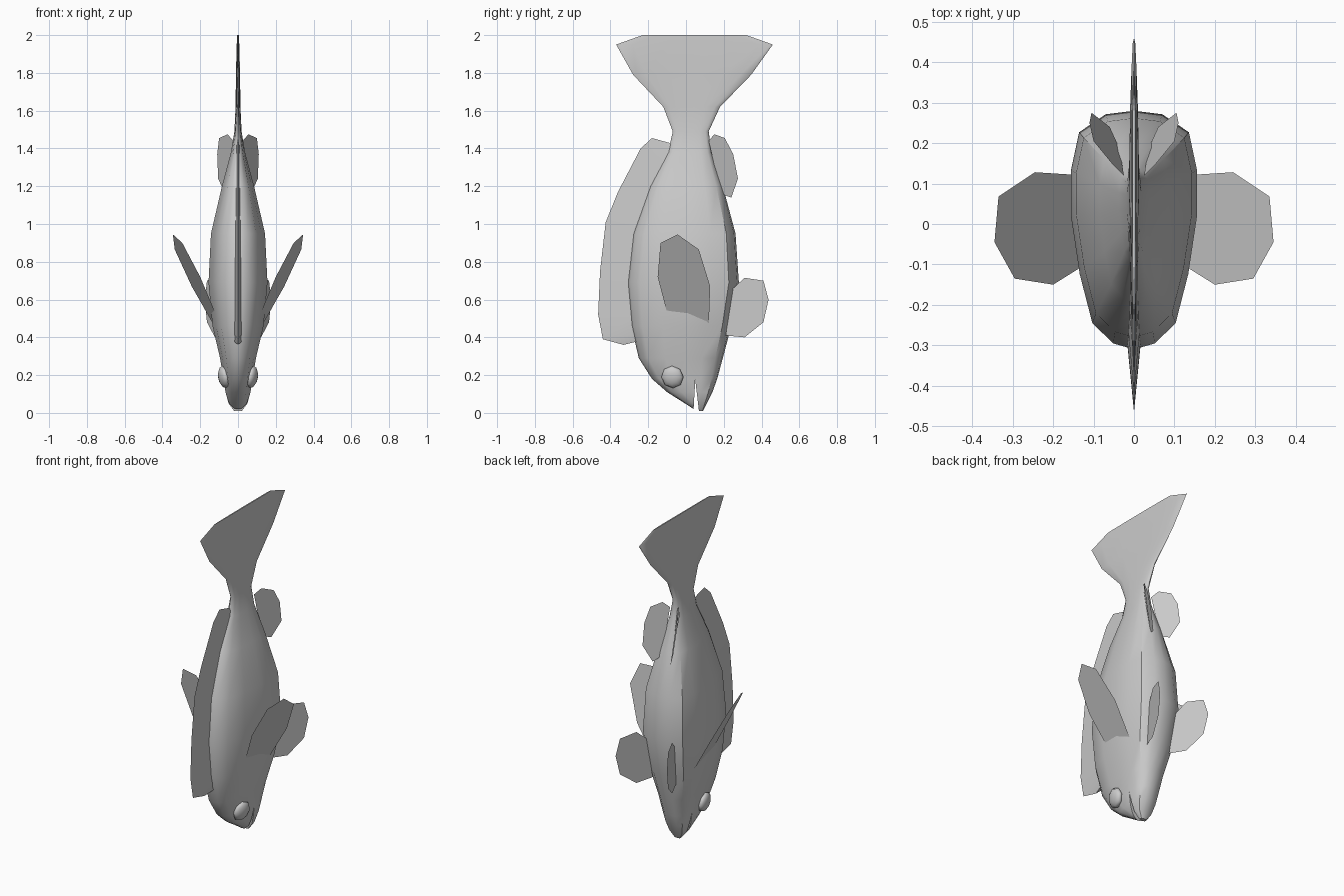
import bpy, bmesh
from mathutils import Vector

if "Cube" in bpy.data.objects:
    bpy.data.objects.remove(bpy.data.objects["Cube"])


def make(name, verts, faces, smooth=True):
    me = bpy.data.meshes.new(name)
    me.from_pydata(verts, [], faces)
    bm = bmesh.new()
    bm.from_mesh(me)
    bmesh.ops.recalc_face_normals(bm, faces=bm.faces)
    bm.to_mesh(me)
    bm.free()
    ob = bpy.data.objects.new(name, me)
    bpy.context.collection.objects.link(ob)
    bpy.ops.object.select_all(action='DESELECT')
    ob.select_set(True)
    bpy.context.view_layer.objects.active = ob
    if smooth:
        bpy.ops.object.shade_smooth_by_angle(angle=0.7)
    return ob


# Body and tail: one cross-section lofted upwards (z, back y, belly y, half width)
HALF = [(0, -1), (.33, -.95), (.66, -.78), (.86, -.37), (1, .12),
        (1, .5), (.87, .82), (.45, .97), (0, 1)]
SECTION = HALF + [(-x, y) for x, y in HALF[-2:0:-1]]
RINGS = [(.01, .055, .09, .02), (.05, -.005, .11, .05), (.11, -.10, .14, .066),
         (.18, -.18, .165, .077), (.29, -.25, .195, .095), (.46, -.29, .24, .135),
         (.69, -.31, .28, .156), (.95, -.28, .262, .143), (1.2, -.19, .195, .085),
         (1.38, -.095, .135, .037), (1.49, -.07, .12, .019), (1.62, -.12, .18, .013),
         (1.79, -.28, .345, .011), (1.95, -.37, .46, .007), (2.0, -.23, .32, .004)]
n = len(SECTION)
verts, faces = [], []
for z, a, b, w in RINGS:
    verts += [(x * w, (a + b) / 2 + y * (b - a) / 2, z) for x, y in SECTION]
for r in range(len(RINGS) - 1):
    for i in range(n):
        j = (i + 1) % n
        faces.append((r * n + i, r * n + j, (r + 1) * n + j, (r + 1) * n + i))
faces += [tuple(range(n)), tuple(range(len(verts) - n, len(verts)))]
body = make("body_and_tail", verts, faces, smooth=False)

# Mouth slit cut between the jaws
wedge = [(.038, -.02), (.072, -.02), (.049, .175)]
cutter = make("mouth_cutter", [(x, y, z) for x in (-.3, .3) for y, z in wedge],
              [(0, 1, 2), (3, 4, 5), (0, 1, 4, 3), (1, 2, 5, 4), (2, 0, 3, 5)], smooth=False)
cutter.hide_render = True
mod = body.modifiers.new("mouth", 'BOOLEAN')
mod.operation, mod.solver, mod.object = 'DIFFERENCE', 'EXACT', cutter
bpy.ops.object.select_all(action='DESELECT')
body.select_set(True)
bpy.context.view_layer.objects.active = body
bpy.ops.object.modifier_apply(modifier="mouth")
bpy.ops.object.shade_smooth_by_angle(angle=0.7)
bpy.data.objects.remove(cutter)

# Dorsal fin: wedge, thick at the back and thin at the outer edge (y, z)
outer = [(-.33, .36), (-.44, .39), (-.465, .52), (-.455, .75), (-.425, 1.01),
         (-.36, 1.17), (-.24, 1.4), (-.18, 1.455), (-.09, 1.43)]
inner = [(-.25, .38), (-.25, .42), (-.26, .53), (-.28, .75), (-.25, .95),
         (-.18, 1.1), (-.10, 1.28), (-.07, 1.35), (-.05, 1.4)]
m = len(outer)
verts = [(0, y, z) for y, z in outer]
for s in (-1, 1):
    verts += [(s * (.022 - .012 * (z - .38)), y, z) for y, z in inner]
faces = []
for i in range(m - 1):
    faces += [(i, i + 1, m + i + 1, m + i), (i, i + 1, 2 * m + i + 1, 2 * m + i),
              (m + i, m + i + 1, 2 * m + i + 1, 2 * m + i)]
faces += [(0, m, 2 * m), (m - 1, 2 * m - 1, 3 * m - 1)]
make("dorsal_fin", verts, faces)

# Paired flat fins, mirrored across x
pelvic = [(.21, .41), (.31, .4), (.41, .48), (.437, .6), (.41, .7), (.31, .715), (.25, .66)]
FINS = {
    "pectoral_fin": [(.12, .12, .45), (.245, .128, .67), (.335, .068, .865),
                     (.345, -.045, .945), (.295, -.135, .9), (.2, -.15, .72),
                     (.12, -.10, .53)],
    "pelvic_fin": [(.105 + (y - .27) * .424, y, z) for y, z in pelvic],
    "anal_fin": [(.025, .12, 1.44), (.055, .15, 1.475), (.1, .205, 1.455),
                 (.11, .25, 1.37), (.105, .275, 1.24), (.06, .24, 1.14),
                 (.035, .185, 1.16)],
}
for name, pts in FINS.items():
    for side, s in (("left", -1), ("right", 1)):
        make(f"{name}_{side}", [(s * x, y, z) for x, y, z in pts],
             [tuple(range(len(pts)))], smooth=False)

# Eyes: flattened low-poly spheres
for side, s in (("left", -1), ("right", 1)):
    bpy.ops.mesh.primitive_uv_sphere_add(segments=8, ring_count=6, radius=.06,
                                         location=(s * .074, -.072, .19),
                                         rotation=(0, s * 1.75, -s * .2))
    eye = bpy.context.object
    eye.name = f"eye_{side}"
    eye.scale.z = .5
    bpy.ops.object.shade_smooth_by_angle(angle=1.0)
